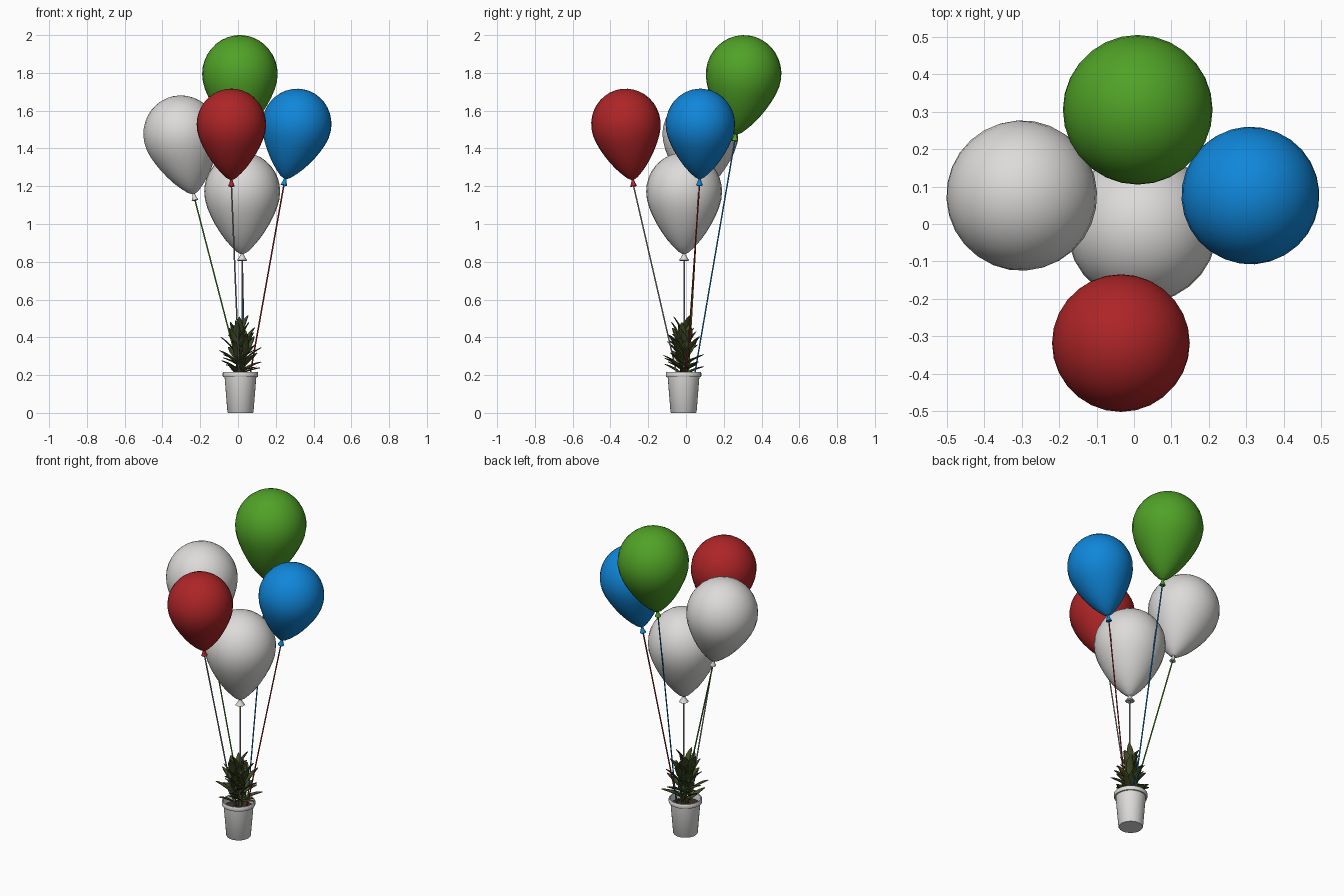
import bpy, bmesh, math, random
from mathutils import Vector, Matrix

if "Cube" in bpy.data.objects:
    bpy.data.objects.remove(bpy.data.objects["Cube"])

random.seed(4)


def mat(name, r, g, b):
    m = bpy.data.materials.new(name)
    m.diffuse_color = (r, g, b, 1)
    m.use_nodes = True
    m.node_tree.nodes["Principled BSDF"].inputs["Base Color"].default_value = m.diffuse_color
    return m


WHITE = mat("white", 0.72, 0.71, 0.70)
GREEN = mat("green", 0.08, 0.36, 0.02)
BLUE = mat("blue", 0.005, 0.24, 0.70)
RED = mat("red", 0.42, 0.018, 0.02)
LEAF = mat("dark leaf green", 0.055, 0.075, 0.02)
SOIL = mat("soil brown", 0.05, 0.03, 0.018)
GREY = mat("string grey", 0.35, 0.35, 0.37)


def finish(bm, name, material, angle=40):
    me = bpy.data.meshes.new(name)
    bmesh.ops.remove_doubles(bm, verts=bm.verts, dist=1e-5)
    bm.to_mesh(me)
    bm.free()
    me.materials.append(material)
    ob = bpy.data.objects.new(name, me)
    bpy.context.collection.objects.link(ob)
    bpy.ops.object.select_all(action='DESELECT')
    ob.select_set(True)
    bpy.context.view_layer.objects.active = ob
    bpy.ops.object.shade_smooth_by_angle(angle=math.radians(angle))
    return ob


def lathe(profile, name, material, matrix=Matrix(), steps=28):
    """Spin an (r, z) profile round z, then place it."""
    bm = bmesh.new()
    vs = [bm.verts.new((r, 0, z)) for r, z in profile]
    es = [bm.edges.new(p) for p in zip(vs, vs[1:])]
    bmesh.ops.spin(bm, geom=vs + es, axis=(0, 0, 1), cent=(0, 0, 0),
                   angle=2 * math.pi, steps=steps)
    bmesh.ops.remove_doubles(bm, verts=bm.verts, dist=1e-5)
    bmesh.ops.recalc_face_normals(bm, faces=bm.faces)
    bm.transform(matrix)
    return finish(bm, name, material)


def tube(points, radius, name, material):
    cu = bpy.data.curves.new(name, 'CURVE')
    cu.dimensions = '3D'
    cu.bevel_depth = radius
    cu.bevel_resolution = 1
    sp = cu.splines.new('POLY')
    sp.points.add(len(points) - 1)
    for p, co in zip(sp.points, points):
        p.co = (*co, 1)
    cu.materials.append(material)
    ob = bpy.data.objects.new(name, cu)
    bpy.context.collection.objects.link(ob)


# Teardrop lower half: (fraction of radius, fraction of depth below the widest ring)
LOWER = [(0.05, 1), (0.15, .965), (0.3, .875), (0.45, .77), (0.59, .65), (0.72, .52),
         (0.83, .39), (0.92, .26), (0.98, .13)]


def balloon(name, material, string_mat, centre, base, r, knot, end):
    centre, base, end = Vector(centre), Vector(base), Vector(end)
    axis = centre - base
    d = axis.length
    place = Matrix.Translation(centre) @ axis.to_track_quat('Z', 'Y').to_matrix().to_4x4()
    prof = [(r * a, -d * b) for a, b in LOWER]
    prof += [(r * math.cos(t), 1.03 * r * math.sin(t))
             for t in (math.pi / 2 * i / 9 for i in range(9))] + [(0, 1.03 * r)]
    lathe(prof, name + "_balloon", material, place)
    # flared neck below the balloon
    k = 0.037
    lathe([(0, -d - k * .8), (knot * .8, -d - k), (knot, -d - k * .9), (knot * .6, -d - k * .5),
           (0.006, -d), (0.006, -d + .01)], name + "_knot", material, place, 12)
    tube([base - axis.normalized() * k * .8, end], 0.004, name + "_string", string_mat)


balloon("green", GREEN, BLUE, (.01, .305, 1.794), (.01, .263, 1.475), .2, .018, (.035, .04, .17))
balloon("left_white", WHITE, GREEN, (-.30, .076, 1.474), (-.235, .065, 1.16), .201, .018, (.02, .01, .17))
balloon("blue", BLUE, RED, (.311, .076, 1.527), (.25, .072, 1.24), .184, .018, (.058, 0, .17))
balloon("red", RED, GREY, (-.035, -.318, 1.527), (-.035, -.282, 1.235), .184, .018, (.008, -.04, .17))
balloon("centre_white", WHITE, GREY, (.022, -.01, 1.172), (.022, -.01, .842), .201, .027, (.022, -.01, .17))

# Flower pot with a rim, and the soil in it
POT = Vector((.013, -.013, 0))
lathe([(0, 0), (.066, 0), (.069, .004), (.084, .19), (.092, .19), (.094, .195), (.094, .212),
       (.091, .216), (.086, .216), (.083, .19), (.08, .165)], "pot", WHITE, Matrix.Translation(POT), 32)
lathe([(.081, .178), (0, .182)], "soil", SOIL, Matrix.Translation(POT), 32)


def add_leaf(bm, base, azimuth, lift, length, width):
    """Pointed oval leaf, folded along the midrib and bending outward."""
    rot = Matrix.Rotation(azimuth, 4, 'Z') @ Matrix.Rotation(-lift, 4, 'Y')
    place = Matrix.Translation(base) @ rot
    rows = []
    for i in range(9):
        t = i / 8
        w = width * (0.07 + 0.93 * math.sin(math.pi * t ** .85) ** .8 if 0 < t < 1 else 0.07)
        z = -0.12 * length * t * t
        rows.append([bm.verts.new(place @ Vector((length * t, s * w, z + abs(s) * w * .3)))
                     for s in (-1, -.5, 0, .5, 1)])
    for a, b in zip(rows, rows[1:]):
        for j in range(4):
            bm.faces.new((a[j], b[j], b[j + 1], a[j + 1]))


# Leafy plant: three stems with leaves in spirals, steeper toward the top
leaves = bmesh.new()
for s, (ax, ay, top) in enumerate([(.0, .0, .42), (.03, .02, .38), (-.025, -.02, .38)]):
    foot = POT + Vector((ax * .4, ay * .4, .17))
    tip = POT + Vector((ax, ay, top))
    tube([foot, tip], 0.005, "plant_stem_%d" % s, LEAF)
    n = 17
    for i in range(n):
        t = i / (n - 1)
        lift = math.radians(28 + 48 * t + random.uniform(-8, 8))
        add_leaf(leaves, foot.lerp(tip, .15 + .85 * t), i * 2.4 + s * 2.1, lift,
                 random.uniform(.105, .135) * (1 - .12 * t), random.uniform(.017, .022))
foliage = finish(leaves, "plant_leaves", LEAF, 60)
solid = foliage.modifiers.new("thickness", 'SOLIDIFY')
solid.thickness = 0.003
